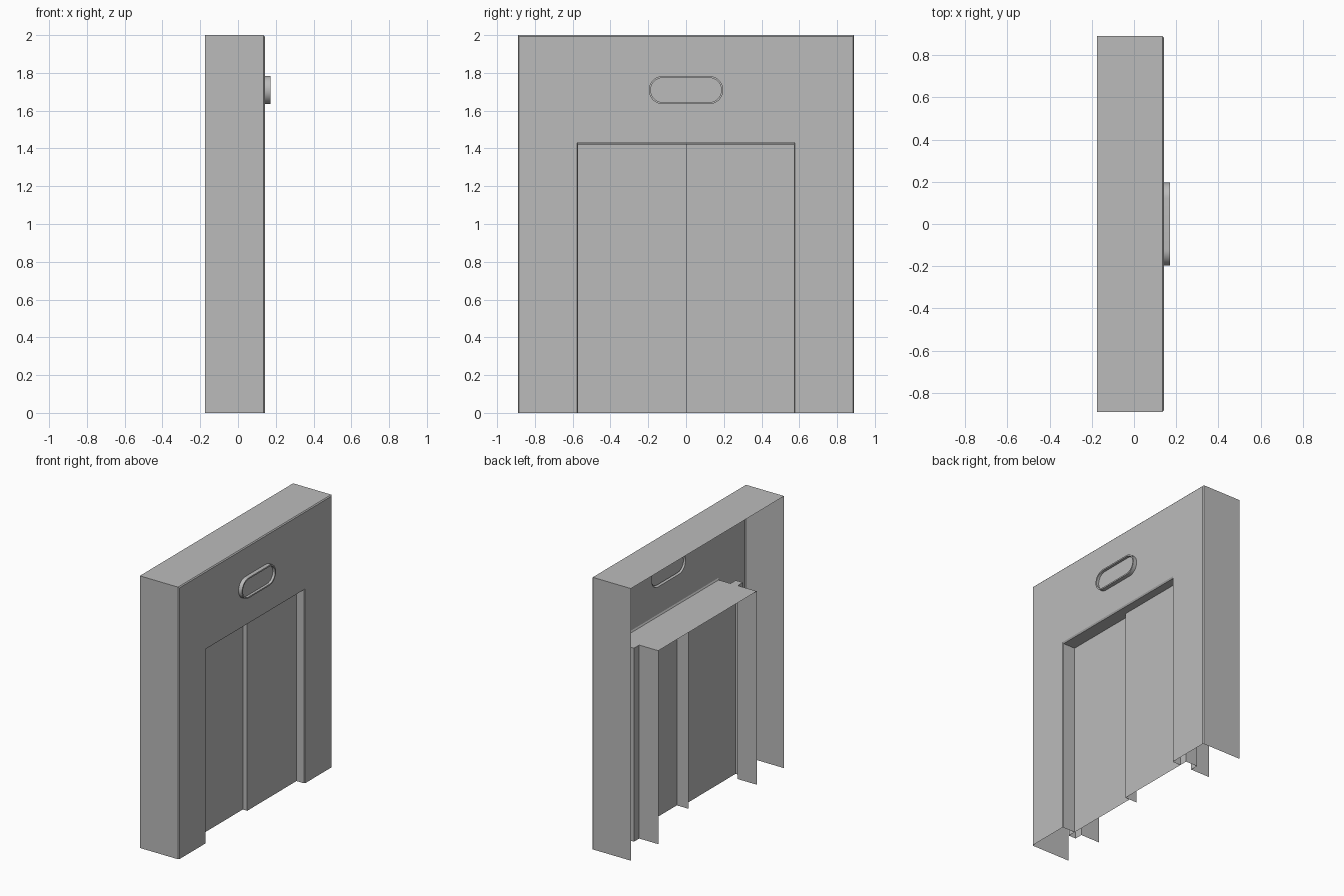
import bpy, bmesh, math

cube = bpy.data.objects.get("Cube")
if cube:
    bpy.data.objects.remove(cube)

# Single painted-metal colour
grey = bpy.data.materials.new("plain_grey")
grey.use_nodes = True
colour = (0.5, 0.5, 0.5, 1)
grey.diffuse_color = colour
grey.node_tree.nodes["Principled BSDF"].inputs["Base Color"].default_value = colour

# Main dimensions
FRONT, BACK, EDGE = 0.142, -0.175, 0.007
HALF, TOP = 0.89, 2.0
OPEN, HEAD = 0.572, 1.422
POCKET, POCKET_BACK = 0.632, -0.02
RIGHT_DOOR, LEFT_DOOR = 0.039, 0.075
FLARE, HEAD_FLARE = 0.006, 0.011


def finish(name, bm, smooth=False):
    mesh = bpy.data.meshes.new(name)
    bm.to_mesh(mesh)
    bm.free()
    mesh.materials.append(grey)
    obj = bpy.data.objects.new(name, mesh)
    bpy.context.collection.objects.link(obj)
    if smooth:
        bpy.ops.object.select_all(action="DESELECT")
        obj.select_set(True)
        bpy.context.view_layer.objects.active = obj
        bpy.ops.object.shade_smooth_by_angle(angle=math.radians(35))
    return obj


def skin(name, rings, closed=False, cap=False, smooth=False):
    """Join successive point rings with quads; optionally cap the last ring."""
    bm = bmesh.new()
    rows = [[bm.verts.new(p) for p in ring] for ring in rings]
    count = len(rows[0])
    for a, b in zip(rows, rows[1:]):
        for i in range(count if closed else count - 1):
            j = (i + 1) % count
            bm.faces.new((a[i], a[j], b[j], b[i]))
    if cap:
        bm.faces.new(rows[-1])
    return finish(name, bm, smooth)


def arch(x, half, top):
    return [(x, -half, 0), (x, -half, top), (x, half, top), (x, half, 0)]


def upright(name, path):
    """Vertical sheet standing on a plan path."""
    return skin(name, [[(x, y, z) for x, y in path] for z in (0, HEAD)])


def oval(x, inset=0, steps=16):
    points = []
    for side in (1, -1):
        for i in range(steps + 1):
            t = math.pi * (i / steps - 0.5)
            r = (0.075 - inset) * side
            points.append((x, side * 0.122 + r * math.cos(t), 1.709 + r * math.sin(t)))
    return points


# Front panel with the doorway and the oval cut out
bm = bmesh.new()
outline = arch(FRONT, HALF - EDGE, TOP - EDGE)
outline += arch(FRONT, OPEN + FLARE, HEAD + HEAD_FLARE)[::-1]
for loop in (outline, oval(FRONT)):
    verts = [bm.verts.new(p) for p in loop]
    for i, v in enumerate(verts):
        bm.edges.new((v, verts[(i + 1) % len(verts)]))
bmesh.ops.triangle_fill(bm, edges=bm.edges[:], use_beauty=True, normal=(1, 0, 0))
bm.normal_update()
bmesh.ops.reverse_faces(bm, faces=[f for f in bm.faces if f.normal.x < 0])
finish("front_panel", bm)

# Side walls and roof with a narrow chamfer at the front
skin("outer_shell", [arch(FRONT, HALF - EDGE, TOP - EDGE),
                     arch(FRONT - EDGE, HALF, TOP), arch(BACK, HALF, TOP)])

# Chamfered lip round the doorway
skin("doorway_lip", [arch(FRONT - EDGE, OPEN, HEAD),
                     arch(FRONT, OPEN + FLARE, HEAD + HEAD_FLARE)])


# Jambs with door pockets, and the lintel over them
def jamb_path(side, door):
    path = [(FRONT - EDGE, OPEN), (door, OPEN), (door, POCKET),
            (POCKET_BACK, POCKET), (POCKET_BACK, OPEN), (BACK, OPEN)]
    return [(x, side * y) for x, y in path]


right_jamb = jamb_path(-1, RIGHT_DOOR)
left_jamb = jamb_path(1, LEFT_DOOR)[::-1]
upright("right_jamb", right_jamb)
upright("left_jamb", left_jamb)
skin("lintel", [[(x, y, HEAD) for x, y in right_jamb + left_jamb]], cap=True)

# Two overlapping sliding doors
upright("right_door", [(RIGHT_DOOR, -OPEN), (RIGHT_DOOR, 0)])
upright("left_door", [(POCKET_BACK, 0), (LEFT_DOOR, 0), (LEFT_DOOR, OPEN)])

# Raised oval indicator with a thin rim
skin("oval_indicator", [oval(FRONT), oval(0.171), oval(0.171, 0.01), oval(0.152, 0.01)],
     closed=True, cap=True, smooth=True)
